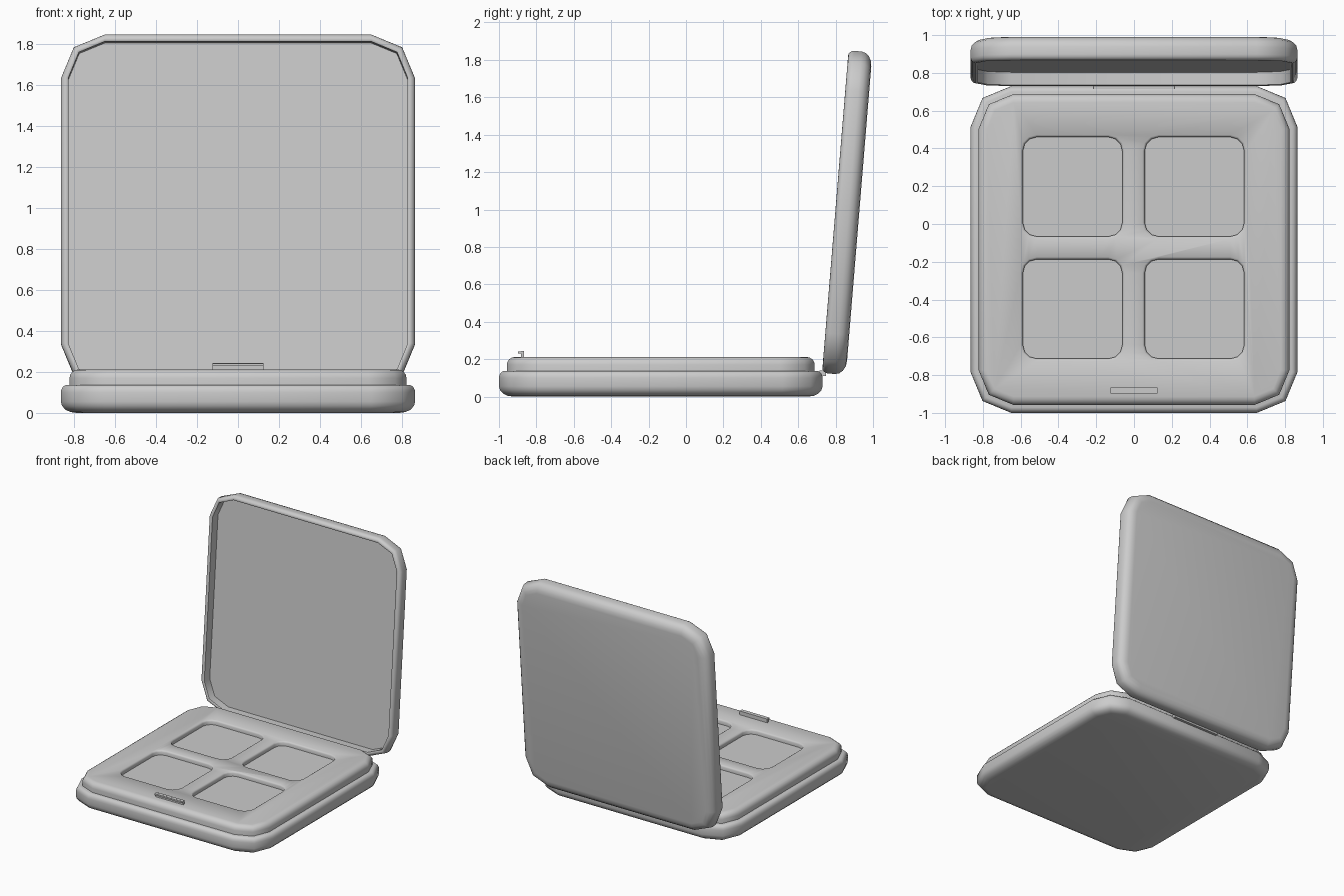
import bpy, bmesh, math
from mathutils import Matrix, Vector

cube = bpy.data.objects.get("Cube")
if cube:
    bpy.data.objects.remove(cube, do_unlink=True)

grey = bpy.data.materials.new("soft_grey")
grey.use_nodes = True
COLOR = (0.6, 0.6, 0.6, 1)
grey.diffuse_color = COLOR
grey.node_tree.nodes["Principled BSDF"].inputs["Base Color"].default_value = COLOR


def outline(half, radius, segments):
    """Square with rounded corners, counter-clockwise."""
    points = []
    c = half - radius
    for corner, (sx, sy) in enumerate([(1, 1), (-1, 1), (-1, -1), (1, -1)]):
        for i in range(segments + 1):
            a = math.pi / 2 * (corner + i / segments)
            points.append((sx * c + radius * math.cos(a), sy * c + radius * math.sin(a)))
    return points


def loft(name, half, radius, profile, matrix, segments=2):
    """Stack rounded squares through (inset, height) steps and cap both ends."""
    bm = bmesh.new()
    rings = []
    for inset, z in profile:
        ring = outline(half - inset, max(radius - inset, 0.02), segments)
        rings.append([bm.verts.new((x, y, z)) for x, y in ring])
    n = len(rings[0])
    for a, b in zip(rings, rings[1:]):
        for i in range(n):
            j = (i + 1) % n
            bm.faces.new((a[i], a[j], b[j], b[i]))
    bm.faces.new(rings[0][::-1])
    bm.faces.new(rings[-1])
    return finish(name, bm, matrix)


def box(name, size, centre, matrix=Matrix()):
    bm = bmesh.new()
    bmesh.ops.create_cube(bm, size=1)
    bmesh.ops.scale(bm, vec=size, verts=bm.verts)
    bmesh.ops.translate(bm, vec=centre, verts=bm.verts)
    return finish(name, bm, matrix)


def finish(name, bm, matrix):
    bmesh.ops.recalc_face_normals(bm, faces=bm.faces)
    mesh = bpy.data.meshes.new(name)
    bm.to_mesh(mesh)
    bm.free()
    mesh.materials.append(grey)
    obj = bpy.data.objects.new(name, mesh)
    obj.matrix_world = matrix
    bpy.context.collection.objects.link(obj)
    return obj


def smooth(obj):
    bpy.ops.object.select_all(action='DESELECT')
    obj.select_set(True)
    bpy.context.view_layer.objects.active = obj
    bpy.ops.object.shade_smooth_by_angle(angle=math.radians(50))


def rounded(inset, z, dx, dz, steps=4):
    """Quarter-round profile from the wall (inset, z) inward by dx and along by dz."""
    return [(inset + dx * (1 - math.cos(t)), z + dz * math.sin(t))
            for t in [math.pi / 2 * i / steps for i in range(steps + 1)]]


HALF, RADIUS, BASE_Y = 0.865, 0.215, -0.135
at_base = Matrix.Translation((0, BASE_Y, 0))

# Lower shell with a soft underside and a narrow rim
under = rounded(0, 0.055, 0.075, -0.055)[::-1]
base = loft("base_shell", HALF, RADIUS, under + rounded(0, 0.1, 0.03, 0.037), at_base)
smooth(base)

# Raised tray with four rounded wells
tray = loft("tray", HALF - 0.042, RADIUS - 0.03,
            [(0, 0.12)] + rounded(0, 0.17, 0.045, 0.042), at_base)
cutters = []
for x in (-0.325, 0.32):
    for y in (0.197, -0.45):
        cutters.append(loft("well_cutter", 0.275, 0.085,
                            [(0.012, 0.175), (0.012, 0.2), (0.008, 0.207), (0, 0.212), (0, 0.25)],
                            Matrix.Translation((x, y, 0)), 3))
bpy.context.view_layer.objects.active = tray
for cutter in cutters:
    cut = tray.modifiers.new("well", 'BOOLEAN')
    cut.operation, cut.solver, cut.object = 'DIFFERENCE', 'EXACT', cutter
    bpy.ops.object.modifier_apply(modifier=cut.name)
    bpy.data.objects.remove(cutter, do_unlink=True)
smooth(tray)

# Front latch: post with a small overhanging lip
box("latch_post", (0.25, 0.018, 0.045), (0, -0.874, 0.22))
box("latch_lip", (0.25, 0.032, 0.012), (0, -0.881, 0.236))

# Open lid: rounded back, thin rim and recessed face
at_lid = Matrix.Translation((0, 0.863, 0.983)) @ Matrix.Rotation(math.radians(90 - 4.7), 4, 'X')
back = rounded(0, -0.005, 0.075, -0.058)[::-1]
rim = rounded(0, 0.035, 0.028, 0.03)
lid = loft("lid", HALF, RADIUS,
           back + rim + [(0.036, 0.06), (0.038, -0.008)], at_lid)
smooth(lid)

# Hinge strip between base and lid
box("hinge", (0.43, 0.035, 0.03), (0, 0.732, 0.125))
